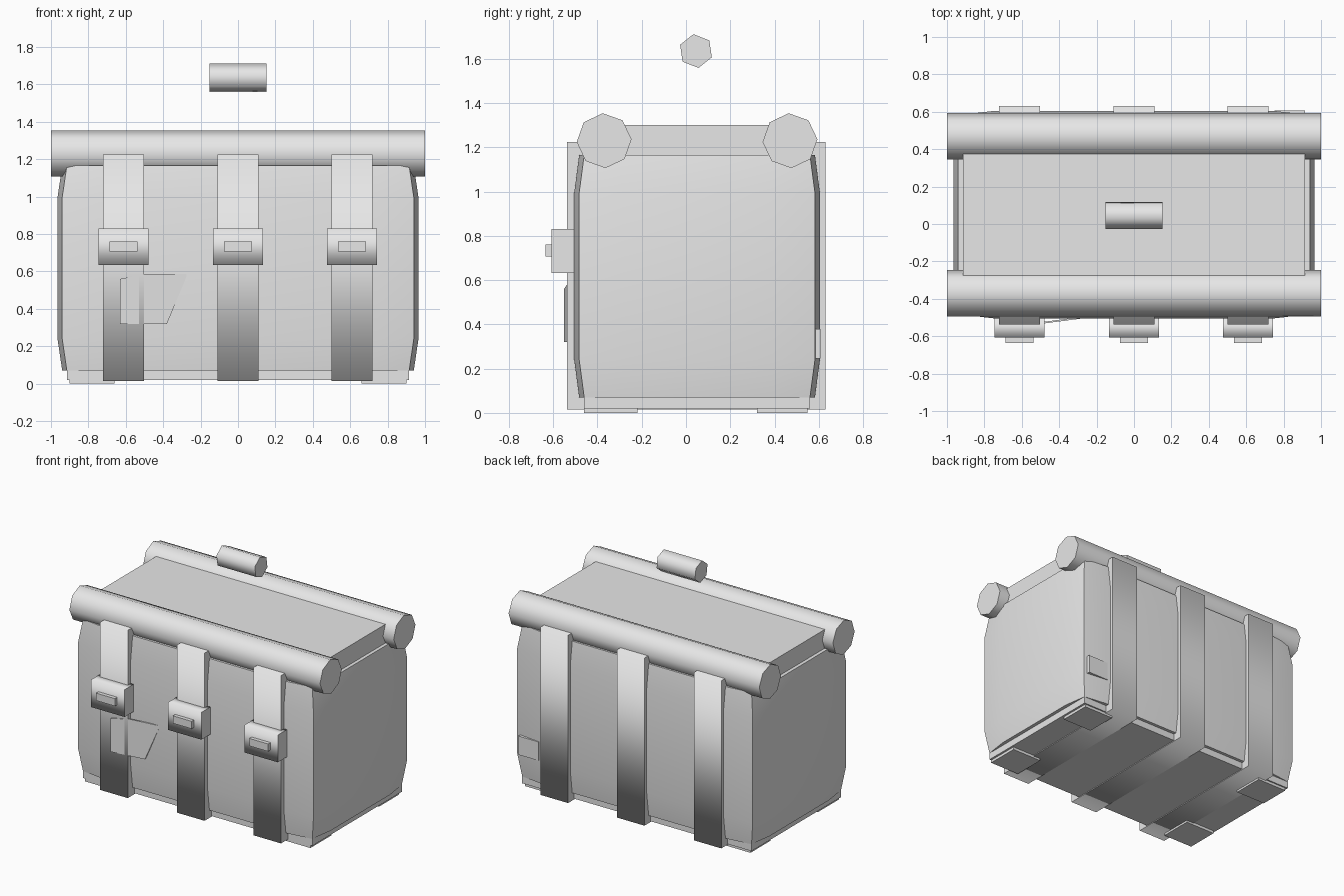
import bpy, bmesh
from math import cos, sin, tau
from mathutils import Vector

default = bpy.data.objects.get("Cube")
if default:
    bpy.data.objects.remove(default, do_unlink=True)

grey = bpy.data.materials.new("plain_grey")
grey.use_nodes = True
grey.diffuse_color = (0.8, 0.8, 0.8, 1)
grey.node_tree.nodes["Principled BSDF"].inputs["Base Color"].default_value = (0.8, 0.8, 0.8, 1)


def finish(name, bm, shading="flat"):
    """Shading: flat, rolled (smooth around the x axis) or soft (smooth shallow angles)."""
    bmesh.ops.recalc_face_normals(bm, faces=bm.faces)
    bm.normal_update()
    for f in bm.faces:
        f.smooth = shading != "flat"
    for e in bm.edges:
        if shading == "rolled":
            e.smooth = all(abs(f.normal.x) < 0.9 for f in e.link_faces)
        elif shading == "soft":
            e.smooth = e.calc_face_angle(0) < 0.6
    mesh = bpy.data.meshes.new(name)
    bm.to_mesh(mesh)
    bm.free()
    mesh.materials.append(grey)
    obj = bpy.data.objects.new(name, mesh)
    bpy.context.collection.objects.link(obj)
    return obj


def new_box(xs, ys, zs):
    bm = bmesh.new()
    bmesh.ops.create_cube(bm, size=1)
    for v in bm.verts:
        v.co = Vector([r[0] + (c + 0.5) * (r[1] - r[0]) for c, r in zip(v.co, (xs, ys, zs))])
    return bm


def box(name, xs, ys, zs, shading="flat"):
    return finish(name, new_box(xs, ys, zs), shading)


def bar(name, half, y, z, radius, sides, phase):
    """Many-sided bar running along x."""
    bm = bmesh.new()
    angles = [phase + tau * i / sides for i in range(sides)]
    ends = [[bm.verts.new((x, y + radius * cos(a), z + radius * sin(a))) for a in angles]
            for x in (-half, half)]
    for ring in ends:
        bm.faces.new(ring)
    for i in range(sides):
        j = (i + 1) % sides
        bm.faces.new((ends[0][i], ends[0][j], ends[1][j], ends[1][i]))
    return finish(name, bm, "rolled")


# Body: box with slightly bulging walls
lo, hi = Vector((-0.915, -0.46, 0.07)), Vector((0.915, 0.56, 1.165))
body = new_box(*zip(lo, hi))
for axis in range(3):
    for cut in (lo[axis] + 0.17, hi[axis] - 0.17):
        normal = Vector([float(i == axis) for i in range(3)])
        bmesh.ops.bisect_plane(body, geom=body.verts[:] + body.edges[:] + body.faces[:],
                               plane_co=normal * cut, plane_no=normal)
for v in body.verts:
    side = [(v.co[i] > hi[i] - 0.01) - (v.co[i] < lo[i] + 0.01) for i in range(3)]
    push = (0, 0.05, 0.025, 0)[sum(map(abs, side))]
    v.co.x += side[0] * push
    v.co.y += side[1] * push * 0.9
finish("body", body, "soft")

# Base, feet and lid
box("base", (-0.915, 0.915), (-0.46, 0.56), (0.02, 0.08))
for sx, side in ((-1, "right"), (1, "left")):
    for ys, end in (((-0.46, -0.22), "front"), ((0.32, 0.55), "back")):
        box(f"foot_{end}_{side}", sorted((sx * 0.66, sx * 0.9)), ys, (0, 0.03))
box("lid", (-0.915, 0.915), (-0.38, 0.47), (1.15, 1.3))

# Rolls along the top edges and the hovering handle
bar("front_roll", 1, -0.37, 1.23, 0.124, 8, 0.05)
bar("back_roll", 1, 0.47, 1.23, 0.124, 8, 0.05)
bar("handle", 0.153, 0.045, 1.635, 0.077, 6, 0.67)

# Straps with buckles
for x, side in ((-0.613, "right"), (0, "middle"), (0.61, "left")):
    box(f"strap_{side}", (x - 0.11, x + 0.11), (-0.538, 0.63), (0.015, 1.225), "rolled")
    box(f"buckle_{side}", (x - 0.134, x + 0.134), (-0.608, -0.5), (0.633, 0.83), "rolled")
    box(f"buckle_pin_{side}", (x - 0.075, x + 0.075), (-0.635, -0.6), (0.706, 0.76))

# Slanted patch on the front
patch = bmesh.new()
outline = ((-0.63, 0.32), (-0.38, 0.32), (-0.27, 0.585), (-0.5, 0.585), (-0.63, 0.56))
face = patch.faces.new([patch.verts.new((x, -0.54 + 0.13 * (x + 0.545), z)) for x, z in outline])
back = bmesh.ops.extrude_face_region(patch, geom=[face])["geom"]
for v in back:
    if isinstance(v, bmesh.types.BMVert):
        v.co.y += 0.009
patch.faces.remove(face) if not face.is_valid else None
finish("front_patch", patch)

# Small patch on the back
box("back_patch", (0.75, 0.913), (0.57, 0.608), (0.245, 0.38))
